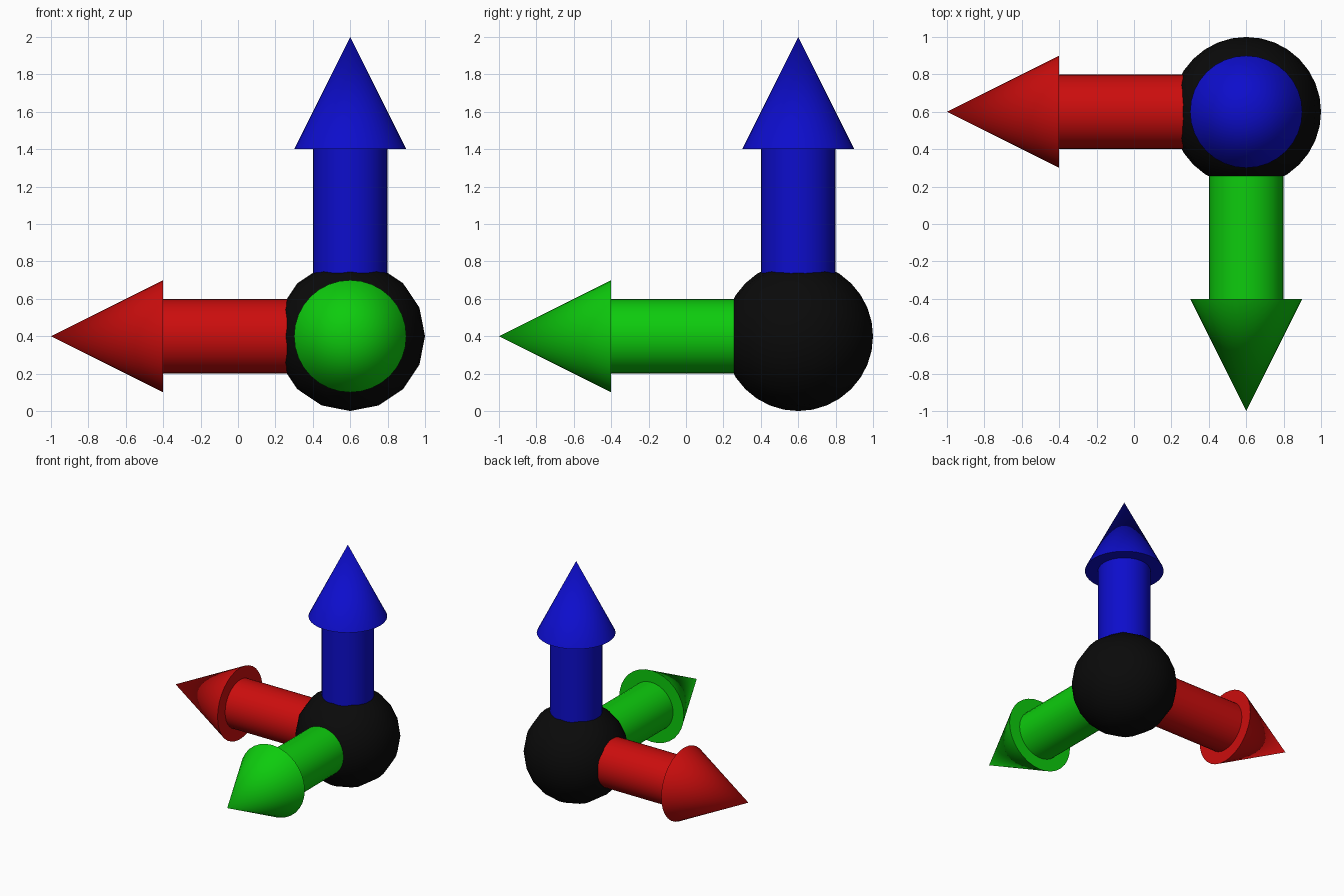
import bpy
import math
from mathutils import Matrix, Vector

if "Cube" in bpy.data.objects:
    bpy.data.objects.remove(bpy.data.objects["Cube"])

CENTRE = Vector((0.6, 0.6, 0.4))


def material(name, colour):
    mat = bpy.data.materials.new(name)
    mat.diffuse_color = (*colour, 1.0)
    mat.use_nodes = True
    mat.node_tree.nodes["Principled BSDF"].inputs["Base Color"].default_value = mat.diffuse_color
    return mat


def finish(name, mat, rotation, location, angle):
    obj = bpy.context.object
    obj.name = name
    obj.matrix_world = Matrix.Translation(location) @ rotation
    obj.data.materials.append(mat)
    bpy.ops.object.shade_smooth_by_angle(angle=math.radians(angle))


def arrow(name, mat, direction):
    """Round shaft from the ball centre, capped by a wide cone."""
    d = Vector(direction)
    rot = d.to_track_quat('Z', 'Y').to_matrix().to_4x4()
    bpy.ops.mesh.primitive_cylinder_add(vertices=32, radius=0.2, depth=1.0)
    finish(name + "_shaft", mat, rot, CENTRE + d * 0.5, 40)
    bpy.ops.mesh.primitive_cone_add(vertices=32, radius1=0.3, radius2=0, depth=0.6)
    finish(name + "_arrowhead", mat, rot, CENTRE + d * 1.3, 40)


# Central ball, poles along the front-back axis
bpy.ops.mesh.primitive_uv_sphere_add(segments=16, ring_count=16, radius=0.4)
finish("centre_ball", material("black", (0.003, 0.003, 0.003)),
       Matrix.Rotation(math.radians(90), 4, 'X'), CENTRE, 40)

# Three axis arrows
arrow("left", material("red", (0.6, 0.004, 0.004)), (-1, 0, 0))
arrow("front", material("green", (0.004, 0.6, 0.004)), (0, -1, 0))
arrow("up", material("blue", (0.004, 0.004, 0.6)), (0, 0, 1))
